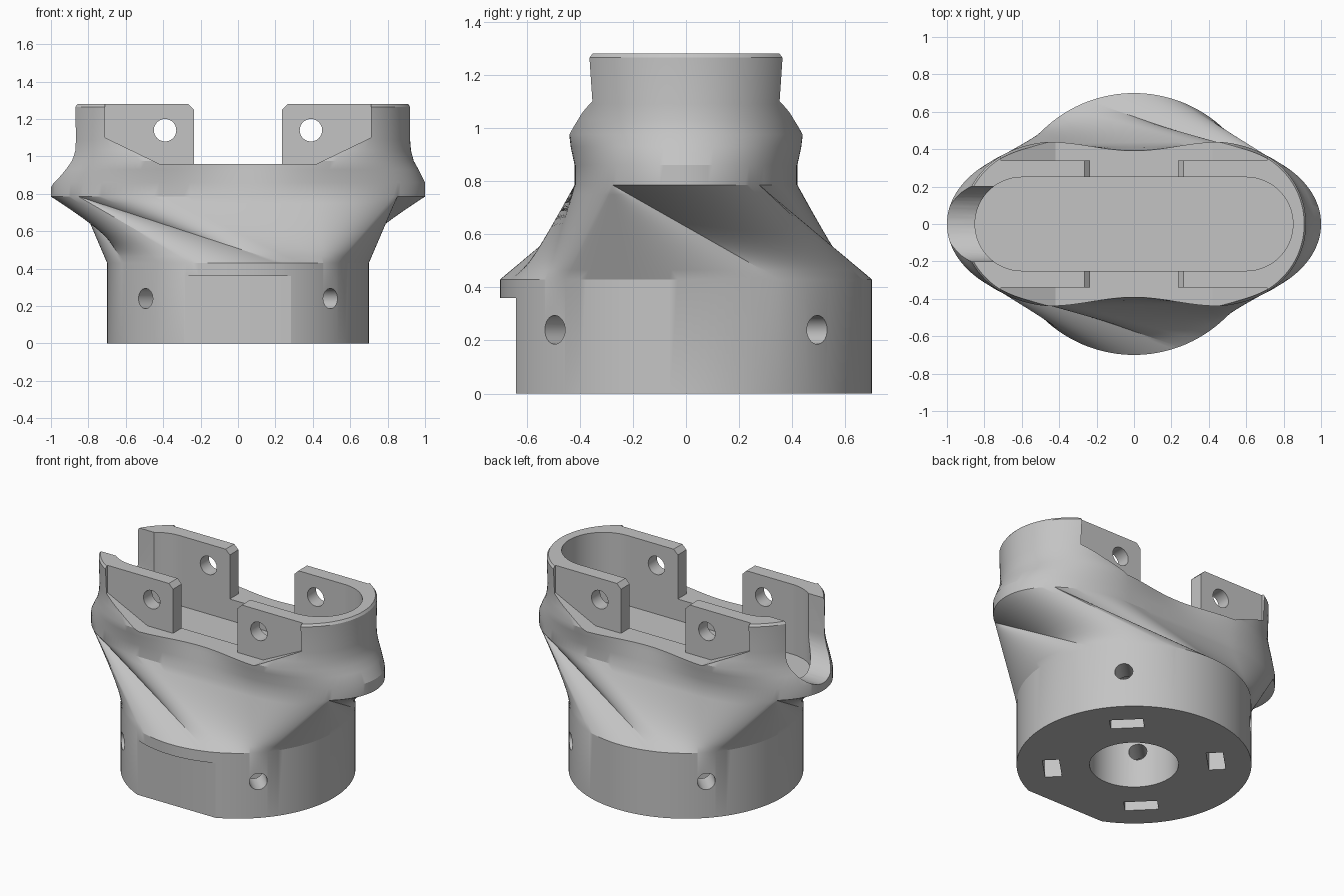
import bpy, bmesh
from math import pi, cos, sin, radians
from mathutils import Matrix

cube = bpy.data.objects.get("Cube")
if cube:
    bpy.data.objects.remove(cube, do_unlink=True)

grey = bpy.data.materials.new("light_grey")
grey.use_nodes = True
colour = (0.55, 0.55, 0.55, 1)
grey.diffuse_color = colour
grey.node_tree.nodes["Principled BSDF"].inputs["Base Color"].default_value = colour


def make_object(name, bm):
    bmesh.ops.remove_doubles(bm, verts=bm.verts, dist=0.0001)
    bmesh.ops.recalc_face_normals(bm, faces=bm.faces)
    mesh = bpy.data.meshes.new(name)
    bm.to_mesh(mesh)
    bm.free()
    mesh.materials.append(grey)
    obj = bpy.data.objects.new(name, mesh)
    bpy.context.collection.objects.link(obj)
    return obj


def loft(name, rings):
    """Skin a stack of equal-length closed rings and cap both ends."""
    bm = bmesh.new()
    loops = [[bm.verts.new(p) for p in ring] for ring in rings]
    for a, b in zip(loops, loops[1:]):
        for i in range(len(a)):
            j = (i + 1) % len(a)
            bm.faces.new((a[i], a[j], b[j], b[i]))
    bm.faces.new(loops[0])
    bm.faces.new(loops[-1])
    return make_object(name, bm)


def prism(name, points, axis, low, high, turn=0):
    """Extrude a 2D outline along an axis, then turn it about z."""
    place = {"x": lambda u, v, d: (d, u, v),
             "y": lambda u, v, d: (u, d, v),
             "z": lambda u, v, d: (u, v, d)}[axis]
    obj = loft(name, [[place(u, v, d) for u, v in points] for d in (low, high)])
    obj.data.transform(Matrix.Rotation(turn, 4, "Z"))
    obj.hide_render = True
    return obj


def rect(u0, u1, v0, v1):
    return [(u0, v0), (u1, v0), (u1, v1), (u0, v1)]


def disc(u, v, r, n=48):
    return [(u + r * cos(2 * pi * i / n), v + r * sin(2 * pi * i / n)) for i in range(n)]


def oval(u, c, a, b):
    """Point on a slot with elliptical ends; u counts quarter turns from +x."""
    q = int(u // 1) % 4
    v = u % 1
    if q % 2:
        v = 1 - v
    if v < 0.7:
        x, y = c + a * cos(v / 0.7 * pi / 2), b * sin(v / 0.7 * pi / 2)
    else:
        x, y = c * (1 - v) / 0.3, b
    return (x if q in (0, 3) else -x, y if q < 2 else -y)


def waisted(c, a, b, z, dip):
    """Oval ring whose long sides dip in at the middle."""
    ring = []
    for u, angle in pairs:
        x, y = oval(u, c, a, b)
        d = dip * cos(pi * x / 0.9) ** 2 if abs(x) < 0.45 else 0
        ring.append((x, y - d if y > 0 else y + d, z))
    return ring


# How the oval joins the twisted base circle: quarter turns above, degrees below.
# Corners fan out, round ends sweep round, long sides draw in to a short arc.
# The second half of the neck repeats the first, turned half way round.
half = [(-0.32, -0.32, -40, 30, 28), (-0.32, 0.32, 30, 70, 36),
        (0.32, 0.32, 70, 110, 16), (0.32, 1.68, 110, 140, 56)]
pairs = [(u0 + (u1 - u0) * i / n + 2 * side, radians(d0 + (d1 - d0) * i / n) + pi * side)
         for side in (0, 1) for u0, u1, d0, d1, n in half for i in range(n)]

# Round base, twisted neck and flared cup as one skin
circle = [(0.7 * cos(angle), 0.7 * sin(angle)) for u, angle in pairs]
collar = [oval(u, 0.4, 0.6, 0.42) for u, angle in pairs]
rings = [[(x, y, 0) for x, y in circle]]
STEPS = 10
for k in range(STEPS + 1):
    t = k / STEPS
    rings.append([(p[0] + (q[0] - p[0]) * t, p[1] + (q[1] - p[1]) * t, 0.43 + 0.355 * t)
                  for p, q in zip(circle, collar)])
for section in [(0.4, 0.6, 0.42, 0.86, 0.01), (0.41, 0.555, 0.435, 0.93, 0.04),
                (0.42, 0.52, 0.44, 0.975, 0.05), (0.48, 0.445, 0.415, 1.03, 0.02),
                (0.52, 0.4, 0.4, 1.09, 0), (0.5, 0.42, 0.42, 1.265, 0),
                (0.5, 0.41, 0.41, 1.28, 0)]:
    rings.append(waisted(*section))
body = loft("twisted_mount_body", rings)

# Slot-shaped pocket in the cup
pocket = [oval(i / 36, 0.6, 0.25, 0.25) for i in range(144)]
cutters = [prism("pocket_cutter", pocket, "z", 0.82, 1.5)]

# Sloping shoulders outside the lugs, front and back
shoulder = [(-0.71, 1.5), (-0.71, 1.1), (-0.42, 0.96), (0.42, 0.96), (0.71, 1.1), (0.71, 1.5)]
cutters += [prism("shoulder_cutter", shoulder, "y", *span)
            for span in ((-0.8, -0.34), (0.34, 0.8))]

# Gap between the lugs, with chamfered top corners
gap = [(-0.235, 0.96), (0.235, 0.96), (0.235, 1.25), (0.27, 1.285), (0.27, 1.5),
       (-0.27, 1.5), (-0.27, 1.285), (-0.235, 1.25)]
cutters.append(prism("lug_gap_cutter", gap, "y", -0.8, 0.8))

# Pin holes through the lugs
cutters += [prism("pin_hole_cutter", disc(s * 0.39, 1.14, 0.06), "y", -0.8, 0.8)
            for s in (-1, 1)]

# Round-bottomed notch in the right end
notch = [(0.2 * cos(pi + pi * i / 24), 1.035 + 0.2 * sin(pi + pi * i / 24)) for i in range(25)]
notch += [(0.2, 1.5), (-0.2, 1.5)]
cutters.append(prism("end_notch_cutter", notch, "x", -1.2, -0.55))

# Flat on the front of the base, and the bore below
cutters.append(prism("base_flat_cutter", rect(-0.6, 0.6, -0.1, 0.36), "y", -0.9, -0.64))
cutters.append(prism("bore_cutter", disc(0, 0, 0.265, 64), "z", -0.1, 0.45))

# Screw holes and nut slots on the diagonals
for k in range(4):
    turn = pi / 4 + k * pi / 2
    cutters.append(prism("screw_hole_cutter", disc(0, 0.24, 0.054, 32), "x", 0.15, 0.9, turn))
    cutters.append(prism("nut_slot_cutter", rect(0.44, 0.54, -0.1, 0.1), "z", -0.1, 0.34, turn))

bpy.ops.object.select_all(action="DESELECT")
body.select_set(True)
bpy.context.view_layer.objects.active = body
for cutter in cutters:
    mod = body.modifiers.new("cut", "BOOLEAN")
    mod.operation = "DIFFERENCE"
    mod.solver = "EXACT"
    mod.object = cutter
    bpy.ops.object.modifier_apply(modifier=mod.name)
    bpy.data.objects.remove(cutter, do_unlink=True)

bpy.ops.object.shade_smooth_by_angle(angle=radians(24))
